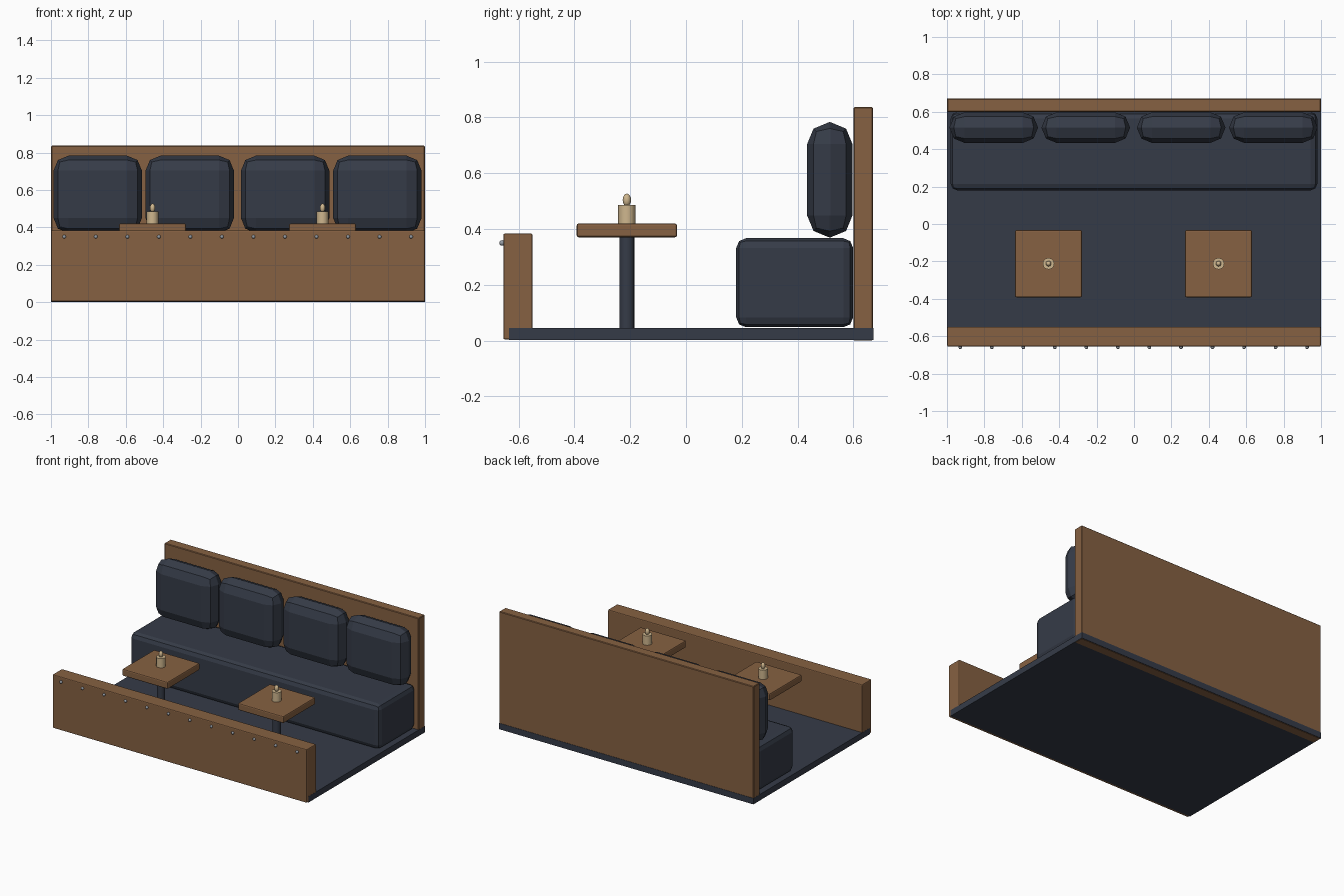
import bpy, math

if "Cube" in bpy.data.objects:
    bpy.data.objects.remove(bpy.data.objects["Cube"])


def material(name, rgb):
    m = bpy.data.materials.new(name)
    m.diffuse_color = (*rgb, 1)
    m.use_nodes = True
    m.node_tree.nodes["Principled BSDF"].inputs["Base Color"].default_value = m.diffuse_color
    return m


WOOD = material("warm wood", (0.24, 0.12, 0.054))
NAVY = material("dark slate", (0.036, 0.044, 0.064))
CREAM = material("candle cream", (0.62, 0.47, 0.27))
STEEL = material("stud steel", (0.30, 0.33, 0.37))


def finish(ob, name, mat, smooth):
    ob.name = name
    ob.data.materials.append(mat)
    if smooth:
        bpy.ops.object.shade_smooth_by_angle(angle=math.radians(smooth))
    return ob


def box(name, x, y, z, mat, bevel=0.0, segments=1):
    """Box from (min, max) ranges, with an optional rounded edge."""
    bpy.ops.mesh.primitive_cube_add(size=1, location=[sum(r) / 2 for r in (x, y, z)])
    ob = bpy.context.object
    ob.scale = [r[1] - r[0] for r in (x, y, z)]
    bpy.ops.object.transform_apply(location=False, rotation=False, scale=True)
    if bevel:
        mod = ob.modifiers.new("rounded edge", 'BEVEL')
        mod.width, mod.segments = bevel, segments
    return finish(ob, name, mat, 0)


def cylinder(name, x, y, z, radius, mat, sides):
    bpy.ops.mesh.primitive_cylinder_add(vertices=sides, radius=radius, depth=z[1] - z[0],
                                        location=(x, y, sum(z) / 2))
    return finish(bpy.context.object, name, mat, 40)


def ball(name, loc, scale, mat):
    bpy.ops.mesh.primitive_uv_sphere_add(segments=10, ring_count=8, radius=1, location=loc)
    ob = bpy.context.object
    ob.scale = scale
    bpy.ops.object.transform_apply(location=False, rotation=False, scale=True)
    return finish(ob, name, mat, 60)


# Floor and the two wooden walls
box("floor", (-1, 1), (-0.635, 0.672), (0.002, 0.045), NAVY)
box("back_wall", (-0.999, 0.999), (0.60, 0.67), (0, 0.837), WOOD, 0.004)
box("front_wall", (-0.999, 0.999), (-0.655, -0.55), (0.004, 0.384), WOOD, 0.006, 2)

# Bench seat and four back cushions
box("bench_seat", (-0.98, 0.98), (0.18, 0.599), (0.048, 0.367), NAVY, 0.035, 2)
for i, cx in enumerate((-0.75, -0.258, 0.252, 0.745)):
    box(f"back_cushion_{i + 1}", (cx - 0.236, cx + 0.236), (0.434, 0.597),
        (0.37, 0.783), NAVY, 0.079, 2)

# Two tables, each with a post and a candle
TY = -0.212
for i, cx in enumerate((-0.457, 0.452)):
    n = i + 1
    box(f"table_top_{n}", (cx - 0.179, cx + 0.179), (TY - 0.18, TY + 0.18),
        (0.37, 0.42), WOOD, 0.008, 2)
    cylinder(f"table_post_{n}", cx, TY, (0.045, 0.372), 0.027, NAVY, 16)
    cylinder(f"candle_{n}", cx, TY, (0.42, 0.486), 0.031, CREAM, 12)
    ball(f"candle_flame_{n}", (cx, TY, 0.504), (0.015, 0.015, 0.023), CREAM)

# Row of studs along the front wall
for i in range(12):
    ball(f"stud_{i + 1}", (-0.929 + i * 0.1686, -0.659, 0.35), (0.01, 0.01, 0.01), STEEL)
